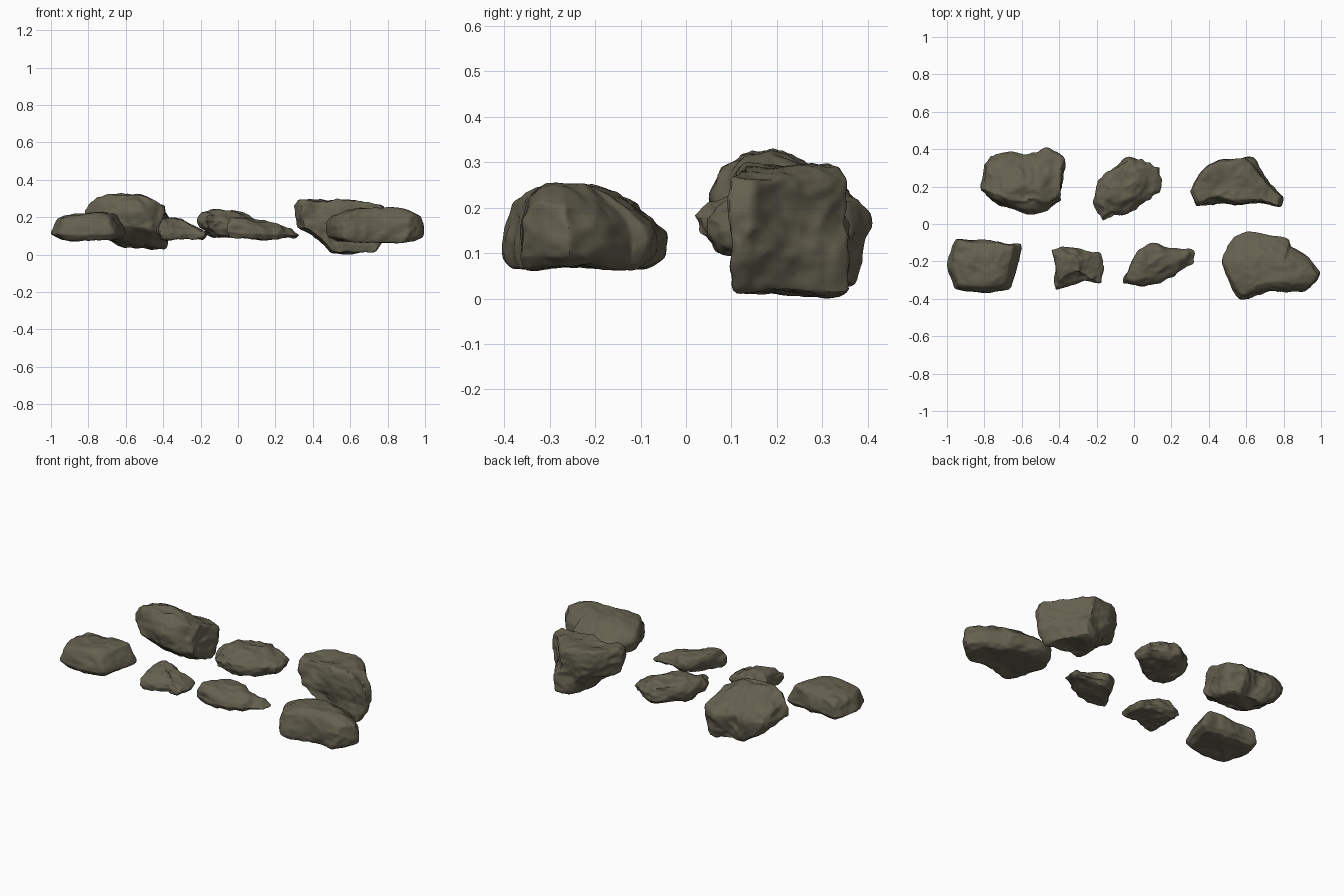
import bpy
import bmesh
import math
from mathutils import Vector, noise

default_cube = bpy.data.objects.get("Cube")
if default_cube:
    bpy.data.objects.remove(default_cube, do_unlink=True)

# One stone colour for every rock
stone = bpy.data.materials.new("olive_grey_stone")
stone_colour = (0.13, 0.12, 0.08, 1.0)
stone.use_nodes = True
stone.diffuse_color = stone_colour
shader = next(n for n in stone.node_tree.nodes if n.type == "BSDF_PRINCIPLED")
shader.inputs["Base Color"].default_value = stone_colour
shader.inputs["Roughness"].default_value = 0.9


def limits(values):
    values = list(values)
    return min(values), max(values)


def refit(value, source, target):
    """Map a value linearly from one range to another."""
    part = (value - source[0]) / (source[1] - source[0])
    return target[0] + part * (target[1] - target[0])


def weathering(point):
    """Broad lumps, narrow cracks and fine grain."""
    lumps = 0.016 * noise.noise(point * 8)
    cracks = 0.014 * abs(noise.noise(point * 13 + Vector((5, 2, 7))))
    grain = 0.004 * noise.noise(point * 34)
    return lumps - cracks + grain


def layer(height, width, depth, shift_x=0, shift_y=0, tilt_x=0, tilt_y=0):
    """One horizontal section, in fractions of the size of the rock."""
    return height, width, depth, shift_x, shift_y, tilt_x, tilt_y


def rock(name, outline, z_range, layers, roughness=1.0):
    """Loft the plan outline through the layers, round it and weather it."""
    x_range = limits(p[0] for p in outline)
    y_range = limits(p[1] for p in outline)
    ranges = (x_range, y_range, z_range)
    unit = (-1, 1)

    bm = bmesh.new()
    rings = []
    for height, width, depth, shift_x, shift_y, tilt_x, tilt_y in layers:
        ring = []
        for x, y in outline:
            u = refit(x, x_range, unit) * width
            v = refit(y, y_range, unit) * depth
            z = height + tilt_x * u + tilt_y * v
            ring.append(bm.verts.new((refit(u + shift_x, unit, x_range),
                                      refit(v + shift_y, unit, y_range),
                                      refit(z, (0, 1), z_range))))
        rings.append(ring)

    count = len(outline)
    for lower, upper in zip(rings, rings[1:]):
        for i in range(count):
            j = (i + 1) % count
            bm.faces.new((lower[i], lower[j], upper[j], upper[i]))
    caps = [bm.faces.new(rings[0]), bm.faces.new(rings[-1])]
    bmesh.ops.poke(bm, faces=caps)
    bmesh.ops.recalc_face_normals(bm, faces=bm.faces[:])

    # Keep the stronger ridges partly hard
    crease = bm.edges.layers.float.new("crease_edge")
    for edge in bm.edges:
        if edge.calc_face_angle(0) > math.radians(35):
            edge[crease] = 0.45

    mesh = bpy.data.meshes.new(name)
    bm.to_mesh(mesh)
    bm.free()
    obj = bpy.data.objects.new(name, mesh)
    bpy.context.collection.objects.link(obj)
    rounding = obj.modifiers.new("rounding", "SUBSURF")
    rounding.levels = rounding.render_levels = 3

    # Apply the rounding, then weather the dense surface
    graph = bpy.context.evaluated_depsgraph_get()
    dense = bpy.data.meshes.new_from_object(obj.evaluated_get(graph))
    obj.modifiers.clear()
    obj.data = dense
    bpy.data.meshes.remove(mesh)
    dense.name = name
    moved = [v.co + v.normal * weathering(v.co) * roughness for v in dense.vertices]
    spans = [limits(p[axis] for p in moved) for axis in range(3)]
    for vert, point in zip(dense.vertices, moved):
        vert.co = [refit(point[a], spans[a], ranges[a]) for a in range(3)]

    dense.materials.clear()
    dense.materials.append(stone)
    for face in dense.polygons:
        face.use_smooth = True
    dense.set_sharp_from_angle(angle=math.radians(40))
    dense.update()


# Back row
rock("back_right_boulder",
     [(-.80, .32), (-.77, .38), (-.66, .40), (-.57, .38), (-.46, .41),
      (-.37, .37), (-.365, .24), (-.38, .13), (-.45, .07), (-.58, .05),
      (-.72, .09), (-.78, .15), (-.82, .19)],
     (.025, .33),
     [layer(0, .55, .5, .38, .32), layer(.34, .95, .97, .03, 0, -.1, -.04),
      layer(.54, 1, 1, 0, 0, -.03), layer(.79, .92, .82, 0, -.02, -.02, -.12),
      layer(1, .42, .3, -.03, -.34)], 1.3)

rock("back_middle_rock",
     [(-.22, .13), (-.195, .21), (-.105, .32), (-.025, .36), (.055, .335),
      (.145, .30), (.15, .195), (.085, .13), (.03, .08), (-.08, .04),
      (-.17, .02), (-.21, .08)],
     (.09, .245),
     [layer(0, .7, .7, .04, -.02), layer(.24, .95, .96, 0, 0, -.08),
      layer(.55, 1, 1, 0, 0, -.12), layer(.84, .84, .85, -.05, .03, -.12),
      layer(1, .5, .55, -.18, .05, -.05)], 1.4)

rock("back_left_wedge",
     [(.30, .17), (.33, .24), (.41, .32), (.48, .345), (.60, .36),
      (.65, .32), (.71, .24), (.80, .14), (.79, .09), (.68, .11),
      (.56, .10), (.43, .12), (.34, .09)],
     (0, .30),
     [layer(0, .48, .93, .26, .03), layer(.3, .76, .96, .22),
      layer(.46, .95, .98, .05), layer(.66, 1, 1),
      layer(.9, .95, .97, -.03), layer(1, .75, .8, -.13)], 1.1)

# Front row
rock("front_right_block",
     [(-1, -.22), (-.975, -.15), (-.95, -.08), (-.83, -.09), (-.71, -.10),
      (-.60, -.115), (-.61, -.215), (-.665, -.35), (-.77, -.37),
      (-.95, -.35), (-.985, -.27)],
     (.07, .23),
     [layer(0, .8, .82, .03), layer(.2, 1, 1), layer(.5, .95, .96, .01),
      layer(.85, .8, .82, -.02, .03, .06), layer(1, .5, .45, .02, 0, .03)],
     .8)

rock("front_middle_chip",
     [(-.44, -.14), (-.335, -.12), (-.25, -.15), (-.185, -.16),
      (-.16, -.24), (-.175, -.32), (-.24, -.30), (-.32, -.325),
      (-.41, -.35), (-.435, -.30), (-.42, -.21)],
     (.075, .20),
     [layer(0, .85, .85), layer(.25, 1, 1), layer(.5, .94, .92, -.04, 0, -.15),
      layer(.82, .6, .62, -.18, .03, -.2), layer(1, .32, .38, -.22, .05)], 1.3)

rock("front_middle_sliver",
     [(-.06, -.31), (-.025, -.24), (.03, -.135), (.11, -.10), (.19, -.12),
      (.325, -.145), (.325, -.215), (.215, -.28), (.135, -.315),
      (.03, -.335)],
     (.075, .20),
     [layer(0, .85, .8), layer(.24, 1, 1, 0, 0, -.08),
      layer(.52, .95, .93, -.03, 0, -.22),
      layer(.8, .74, .7, -.15, .02, -.28), layer(.92, .4, .4, -.3, 0, -.16)],
     1.1)

rock("front_left_slab",
     [(.47, -.19), (.52, -.08), (.60, -.04), (.70, -.055), (.82, -.085),
      (.83, -.125), (.93, -.165), (.995, -.255), (.965, -.32),
      (.91, -.365), (.82, -.35), (.71, -.36), (.645, -.39),
      (.565, -.405), (.51, -.34)],
     (.06, .255),
     [layer(0, .78, .82, .01, -.04), layer(.14, .95, .97), layer(.45, 1, 1),
      layer(.76, .93, .83, .02, -.04, 0, -.09),
      layer(1, .62, .4, .02, -.16)], .8)
